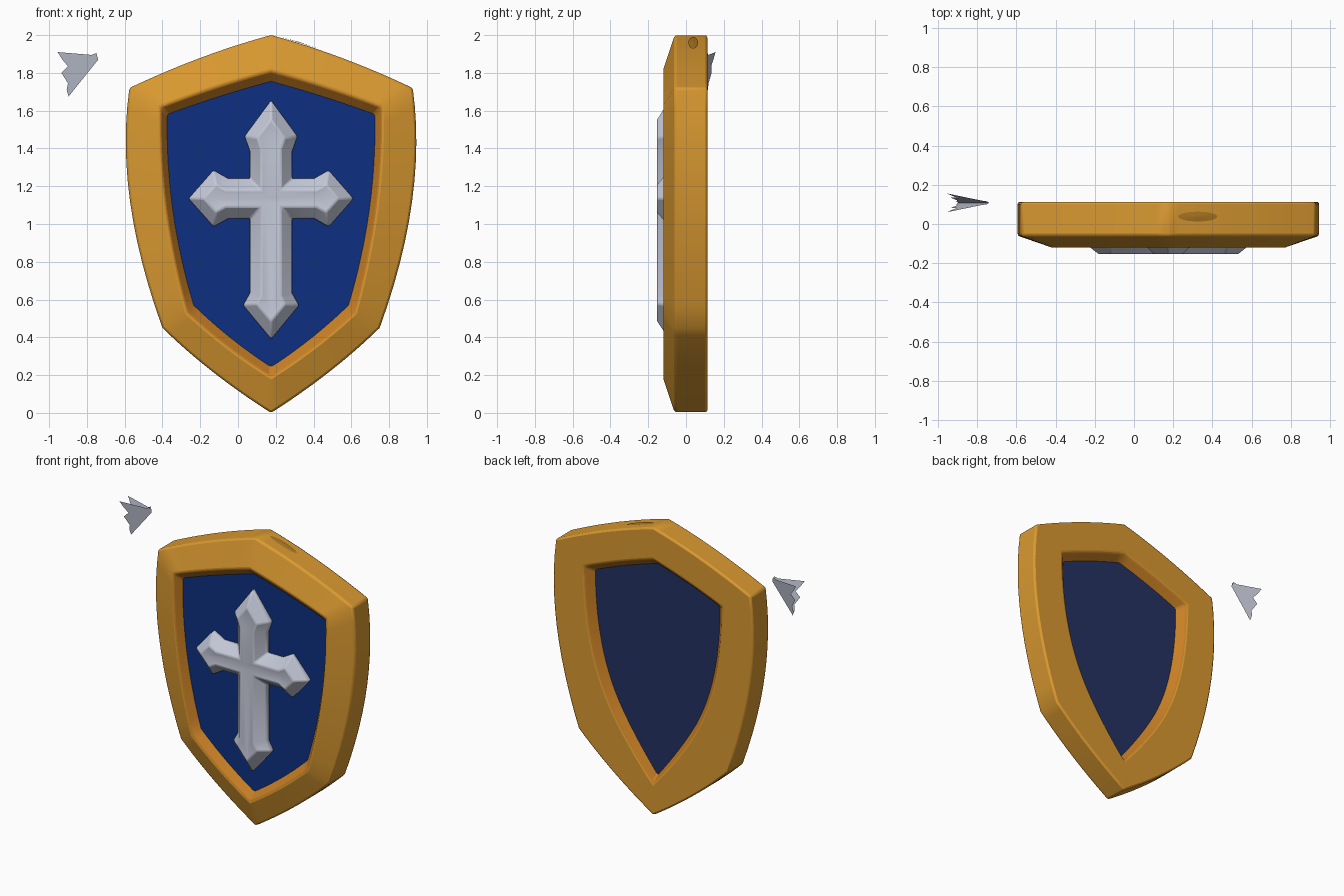
import bpy, bmesh, math
from mathutils import Vector

if "Cube" in bpy.data.objects:
    bpy.data.objects.remove(bpy.data.objects["Cube"])

CX = 0.175   # shield centre line
N = 12       # samples per curved edge


def mat(name, col):
    m = bpy.data.materials.new(name)
    m.diffuse_color = (*col, 1)
    m.use_nodes = True
    m.node_tree.nodes["Principled BSDF"].inputs["Base Color"].default_value = m.diffuse_color
    return m


GOLD = mat("gold", (0.70, 0.32, 0.03))
AMBER = mat("amber gold", (0.58, 0.215, 0.018))
DARK = mat("dark gold", (0.42, 0.19, 0.016))
BLUE = mat("royal blue", (0.0044, 0.030, 0.22))
NAVY = mat("navy", (0.018, 0.031, 0.12))
SILVER = mat("silver", (0.55, 0.58, 0.68))


def finish(name, bm, mats, bevel=0, fix=True):
    if fix:
        bmesh.ops.recalc_face_normals(bm, faces=bm.faces)
    me = bpy.data.meshes.new(name)
    bm.to_mesh(me)
    bm.free()
    ob = bpy.data.objects.new(name, me)
    bpy.context.collection.objects.link(ob)
    for m in mats:
        me.materials.append(m)
    if bevel:
        b = ob.modifiers.new("bevel", 'BEVEL')
        b.width = bevel
        b.segments = 2
        b.limit_method = 'ANGLE'
        b.angle_limit = math.radians(30)
    return ob


def smooth(ob, angle=35):
    bpy.ops.object.select_all(action='DESELECT')
    ob.select_set(True)
    bpy.context.view_layer.objects.active = ob
    bpy.ops.object.shade_smooth_by_angle(angle=math.radians(angle))


def outline(pts):
    """Mirrored shield outline from corner, control, corner, ... points."""
    half = []
    for i in range(0, 6, 2):
        a, c, b = (Vector(p) for p in pts[i:i + 3])
        for k in range(N):
            t = k / N
            half.append(a * (1 - t) ** 2 + c * 2 * t * (1 - t) + b * t * t)
    half.append(Vector(pts[6]))
    return half + [Vector((-p.x, p.y)) for p in reversed(half[1:-1])]


def loft(loops, caps, mat_rule=lambda i: 0):
    """Skin (outline, y) loops; caps closes both ends."""
    bm = bmesh.new()
    rows = [[bm.verts.new((p.x + CX, y, p.y)) for p in o] for o, y in loops]
    n = len(rows[0])
    for i in range(len(rows) - 1):
        for j in range(n):
            k = (j + 1) % n
            f = bm.faces.new((rows[i][j], rows[i][k], rows[i + 1][k], rows[i + 1][j]))
            f.material_index = mat_rule(i)
    if caps:
        bm.faces.new(rows[0])
        f = bm.faces.new(rows[-1])
        f.material_index = mat_rule(len(rows) - 1)
    return bm


# Shield outlines
outer = outline([(0, 2), (.37, 1.90), (.75, 1.72), (.83, 1.15), (.575, .45), (.33, .21), (0, 0)])
ridge = outline([(0, 1.81), (.30, 1.73), (.585, 1.62), (.60, 1.09), (.445, .53), (.235, .335), (0, .19)])
inner = outline([(0, 1.755), (.28, 1.68), (.55, 1.58), (.56, 1.07), (.41, .57), (.22, .385), (0, .243)])
back_rim = outline([(0, 1.78), (.27, 1.70), (.53, 1.59), (.53, 1.03), (.33, .67), (.22, .47), (0, .22)])
back_in = outline([(0, 1.73), (.25, 1.66), (.48, 1.56), (.48, 1.03), (.295, .69), (.19, .50), (0, .26)])

# Gold frame: sloped front, straight side, flat back with recess
bm = loft([(inner, -.07), (ridge, -.123), (outer, -.06), (outer, .113),
           (back_rim, .113), (back_in, .06)], False, lambda i: 1 if i in (0, 4) else 0)
smooth(finish("frame", bm, [GOLD, AMBER], 0.012))

# Blue panel, navy behind
bm = loft([(inner, -.07), (back_in, .06)], True, lambda i: i)
finish("panel", bm, [BLUE, NAVY])


def inset(poly, d):
    """Mitred inward offset of a clockwise polygon."""
    out = []
    for i, p in enumerate(poly):
        e1 = (p - poly[i - 1]).normalized()
        e2 = (poly[(i + 1) % len(poly)] - p).normalized()
        n1, n2 = Vector((e1.y, -e1.x)), Vector((e2.y, -e2.x))
        out.append(p + (n1 + n2) * d / (1 + n1.dot(n2)))
    return out


# Cross with arrow-shaped arm ends
right = [(0, 1.655), (.14, 1.465), (.112, 1.385), (.112, 1.24), (.225, 1.24), (.305, 1.285),
         (.437, 1.135), (.305, .985), (.225, 1.03), (.112, 1.03), (.112, .635), (.148, .57), (0, .39)]
cross = [Vector(p) for p in right] + [Vector((-x, z)) for x, z in reversed(right[1:-1])]
bm = loft([(cross, -.065), (cross, -.092), (inset(cross, .06), -.155),
           (inset(cross, .085), -.15)], True)
smooth(finish("cross", bm, [SILVER], 0.008))

# Dark oval mark on the top edge
bm = bmesh.new()
ring = []
for k in range(20):
    a = math.tau * k / 20
    x = .15 + .10 * math.cos(a)
    t = x / .74
    z = 2 * (1 - t) ** 2 + 3.8 * t * (1 - t) + 1.72 * t * t
    ring.append(bm.verts.new((CX + x, .038 + .025 * math.sin(a), z + .004)))
mid = bm.verts.new((CX + .15, .038, 1.9635))
for k in range(20):
    bm.faces.new((mid, ring[k], ring[(k + 1) % 20]))
finish("top_mark", bm, [DARK], fix=False)

# Loose folded shard: two ragged sheets meeting on one sharp edge
A, B = Vector((-.74, 1.87)), Vector((-.897, 1.675))
rag = [(-.907, 1.71), (-.90, 1.745), (-.935, 1.80), (-.90, 1.835), (-.93, 1.87),
       (-.955, 1.91), (-.775, 1.895), (-.75, 1.905)]
d = (B - A).normalized()
bm = bmesh.new()
for s in (-1, 1):
    vs = []
    for p in [A, B] + [Vector(r) for r in rag]:
        off = abs((p - A).x * d.y - (p - A).y * d.x)
        vs.append(bm.verts.new((p.x, .108 + s * .25 * off, p.y)))
    f = bm.faces.new(vs)
    f.normal_update()
    if f.normal.y * s < 0:
        f.normal_flip()
bmesh.ops.remove_doubles(bm, verts=bm.verts, dist=1e-5)
finish("shard", bm, [SILVER], fix=False)
